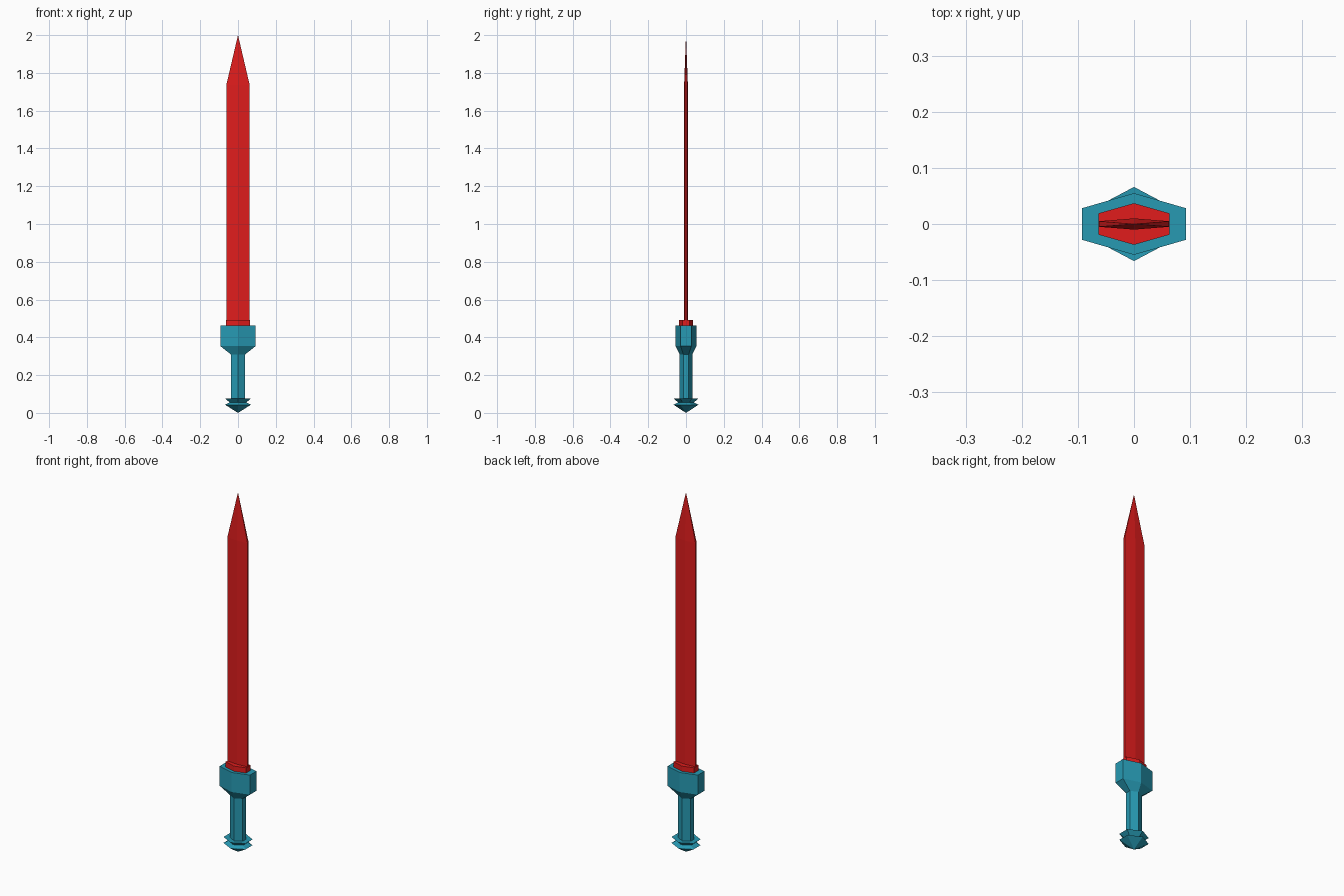
import bpy, bmesh

if "Cube" in bpy.data.objects:
    bpy.data.objects.remove(bpy.data.objects["Cube"])


def material(name, colour):
    mat = bpy.data.materials.new(name)
    mat.diffuse_color = (*colour, 1)
    mat.use_nodes = True
    mat.node_tree.nodes["Principled BSDF"].inputs["Base Color"].default_value = mat.diffuse_color
    return mat


RED = material("red", (0.75, 0.012, 0.012))
TEAL = material("teal", (0.02, 0.32, 0.45))


def hex_loft(name, mat, sections):
    """Loft of six-sided rings (z, half width, edge half depth, ridge half depth).
    A section given only as (z,) closes the end in a point."""
    bm = bmesh.new()
    rings = []
    for z, *size in sections:
        if not size:
            rings.append([bm.verts.new((0, 0, z))])
            continue
        w, e, r = size
        outline = [(w, -e), (w, e), (0, r), (-w, e), (-w, -e), (0, -r)]
        rings.append([bm.verts.new((x, y, z)) for x, y in outline])
    for a, b in zip(rings, rings[1:]):
        for i in range(6):
            j = (i + 1) % 6
            if len(a) == 1:
                bm.faces.new((a[0], b[j], b[i]))
            elif len(b) == 1:
                bm.faces.new((a[i], a[j], b[0]))
            else:
                bm.faces.new((a[i], a[j], b[j], b[i]))
    for ring in (rings[0], rings[-1]):
        if len(ring) == 6:
            bm.faces.new(ring)
    bmesh.ops.recalc_face_normals(bm, faces=bm.faces)
    mesh = bpy.data.meshes.new(name)
    bm.to_mesh(mesh)
    bm.free()
    mesh.materials.append(mat)
    obj = bpy.data.objects.new(name, mesh)
    bpy.context.collection.objects.link(obj)
    return obj


# Hilt: pointed pommel with two flared rims, grip, and widening guard
GRIP = (0.038, 0.014, 0.034)
RIM = (0.068, 0.03, 0.066)
hex_loft("hilt", TEAL, [
    (0.0,),
    (0.043, *RIM),
    (0.055, 0.044, 0.018, 0.041),
    (0.076, *RIM),
    (0.074, *GRIP),
    (0.31, *GRIP),
    (0.353, 0.093, 0.028, 0.055),
    (0.462, 0.093, 0.028, 0.055),
])

# Collar where the blade meets the guard
COLLAR = (0.063, 0.019, 0.037)
hex_loft("blade_collar", RED, [(0.462, *COLLAR), (0.491, *COLLAR)])

# Blade with a shallow central ridge and pointed tip
BLADE = (0.062, 0.005, 0.01)
hex_loft("blade", RED, [(0.491, *BLADE), (1.735, *BLADE), (2.0,)])
